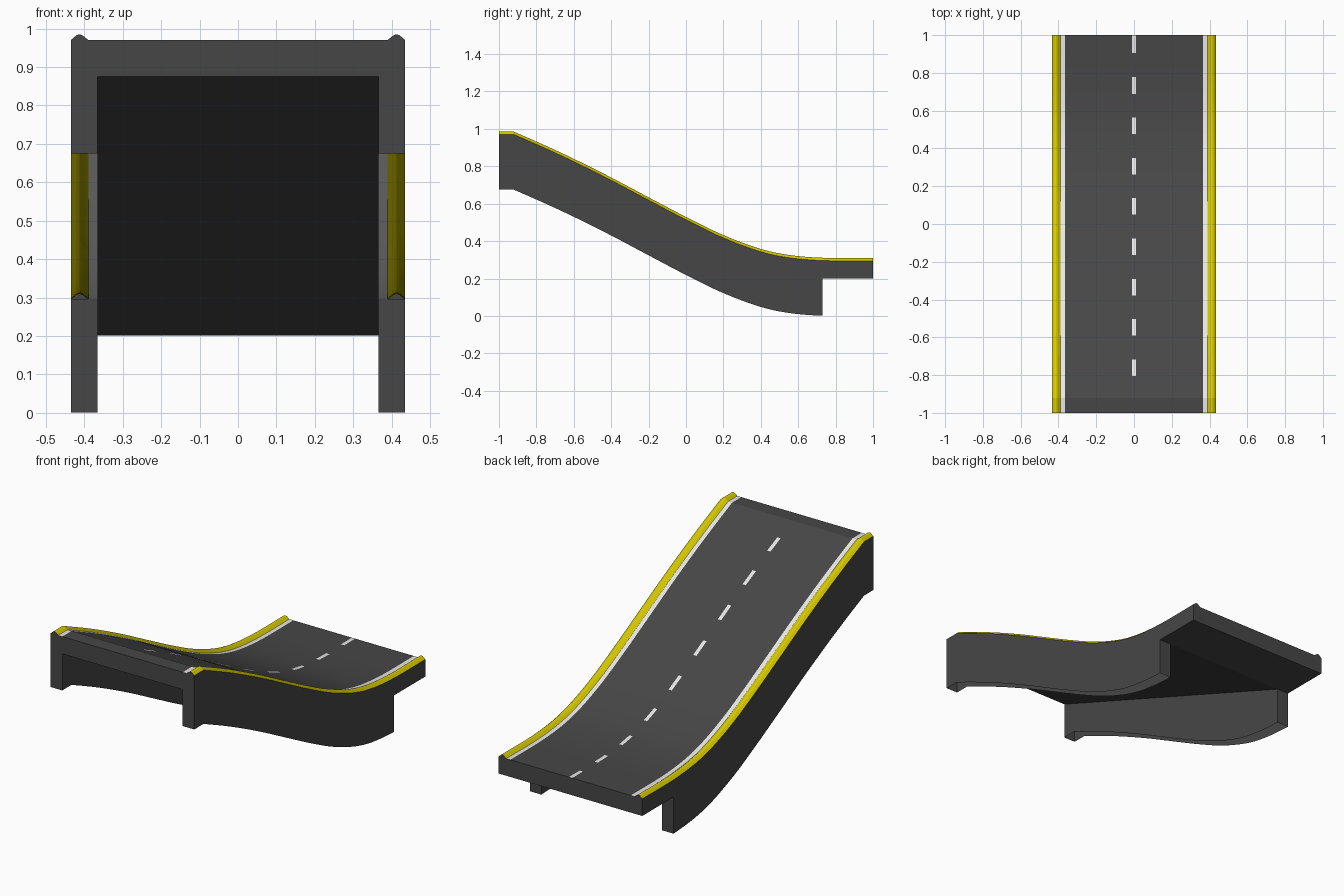
import bpy

if "Cube" in bpy.data.objects:
    bpy.data.objects.remove(bpy.data.objects["Cube"])

def material(name, r, g, b):
    m = bpy.data.materials.new(name)
    m.diffuse_color = (r, g, b, 1)
    m.use_nodes = True
    m.node_tree.nodes["Principled BSDF"].inputs["Base Color"].default_value = m.diffuse_color
    return m

ASPHALT = material("asphalt_grey", 0.062, 0.062, 0.062)
WHITE = material("line_white", 0.8, 0.8, 0.8)
YELLOW = material("curb_yellow", 0.68, 0.59, 0.0)

# Height of the road surface along the ramp
KNOTS = [(-.92, .97), (-.75, .895), (-.6, .825), (-.4, .725), (-.2, .619), (0, .514),
         (.2, .417), (.4, .343), (.55, .311), (.73, .296), (1, .295)]
IN, OUT, END = 0.365, 0.435, 0.73      # beam inner/outer x, beam end y
SLAB, BEAM = -0.095, -0.295            # depths under the road surface

def slope(i):
    a, b = KNOTS[max(i - 1, 0)], KNOTS[min(i + 1, len(KNOTS) - 1)]
    return (b[1] - a[1]) / (b[0] - a[0])

def road_z(y):
    if y <= KNOTS[0][0]:
        return KNOTS[0][1]
    i = max(k for k in range(len(KNOTS) - 1) if KNOTS[k][0] <= y)
    (y0, z0), (y1, z1) = KNOTS[i], KNOTS[i + 1]
    h = y1 - y0
    t = (y - y0) / h
    return (z0 * (1 + 2*t) * (1 - t)**2 + h * slope(i) * t * (1 - t)**2
            + z1 * t*t * (3 - 2*t) + h * slope(i + 1) * t*t * (t - 1))

def under_z(y):
    """Straight underside between the beams, then level."""
    z0, z1 = road_z(-1) + SLAB, road_z(END) + SLAB
    return z0 + (z1 - z0) * min((y + 1) / (END + 1), 1)

def point(x, y, d):
    return (x, y, under_z(y) if d == SLAB else road_z(y) + d)

def make(name, verts, faces, mats, ids=None):
    me = bpy.data.meshes.new(name)
    me.from_pydata(verts, [], faces)
    for m in mats:
        me.materials.append(m)
    if ids:
        for p, k in zip(me.polygons, ids):
            p.material_index = k
    ob = bpy.data.objects.new(name, me)
    bpy.context.collection.objects.link(ob)
    bpy.context.view_layer.objects.active = ob
    for o in bpy.context.selected_objects:
        o.select_set(False)
    ob.select_set(True)
    bpy.ops.object.shade_smooth_by_angle(angle=0.3)
    return ob

def loft(name, section, ys, mats, rule=None):
    """Sweep an (x, depth) section along the ramp."""
    n = len(section)
    verts = [point(x, y, d) for y in ys for x, d in section]
    faces, ids = [], []
    for j in range(len(ys) - 1):
        for i in range(n - 1):
            a = j * n + i
            faces.append((a, a + 1, a + n + 1, a + n))
            xm = (section[i][0] + section[i + 1][0]) / 2
            ids.append(rule(xm, (ys[j] + ys[j + 1]) / 2) if rule else 0)
    return make(name, verts, faces, mats, ids)

def cap(name, outline, y, back=False):
    verts = [point(x, y, d) for x, d in outline]
    idx = list(range(len(verts)))
    return make(name, verts, [idx if back else idx[::-1]], [ASPHALT])

# Stations along the ramp, including the ends of every dash
DASHES = [(-.805 + .2135 * k, -.717 + .2135 * k) for k in range(8)] + [(.905, 1.0)]
YS = sorted({round(v, 4) for v in [-1, -.92, END, 1] + [-.92 + .047 * k for k in range(41)]
             + [e for d in DASHES for e in d] if v <= 1})
Y_BEAM = [y for y in YS if y <= END]
Y_END = [y for y in YS if y >= END]

# Road surface with centre dashes
def dash_rule(x, y):
    return int(abs(x) < .01 and any(a < y < b for a, b in DASHES))
loft("road_surface", [(-IN, 0), (-.01, 0), (.01, 0), (IN, 0)], YS, [ASPHALT, WHITE], dash_rule)

# Edge lines, curbs and side walls, mirrored
CURB = [(.389, 0), (.404, .012), (.412, .015), (.42, .013), (OUT, 0)]

def side(s, pts):
    return pts if s > 0 else [(-x, d) for x, d in reversed(pts)]

for s, tag in ((1, "right"), (-1, "left")):
    loft("edge_line_" + tag, side(s, [(IN, 0), (.389, 0)]), YS, [WHITE])
    loft("curb_" + tag, side(s, CURB), YS, [YELLOW])
    # hollow side beam, open underneath
    loft("beam_outer_" + tag, side(s, [(OUT, 0), (OUT, BEAM)]), Y_BEAM, [ASPHALT])
    loft("beam_inner_" + tag, side(s, [(IN, BEAM), (IN, SLAB)]), Y_BEAM, [ASPHALT])
    loft("slab_edge_" + tag, side(s, [(OUT, 0), (OUT, SLAB)]), Y_END, [ASPHALT])
    cap("beam_end_" + tag, side(s, [(IN, 0), (OUT, 0), (OUT, BEAM), (IN, BEAM)]), END, True)

# Undersides
loft("deck_underside", [(IN, SLAB), (-IN, SLAB)], Y_BEAM, [ASPHALT])
loft("slab_underside", [(OUT, SLAB), (-OUT, SLAB)], Y_END, [ASPHALT])

# End faces
TOP = side(-1, CURB) + CURB
cap("front_face", TOP + [(OUT, BEAM), (IN, BEAM), (IN, SLAB), (-IN, SLAB),
                         (-IN, BEAM), (-OUT, BEAM)], -1)
cap("back_face", TOP + [(OUT, SLAB), (-OUT, SLAB)], 1, True)
